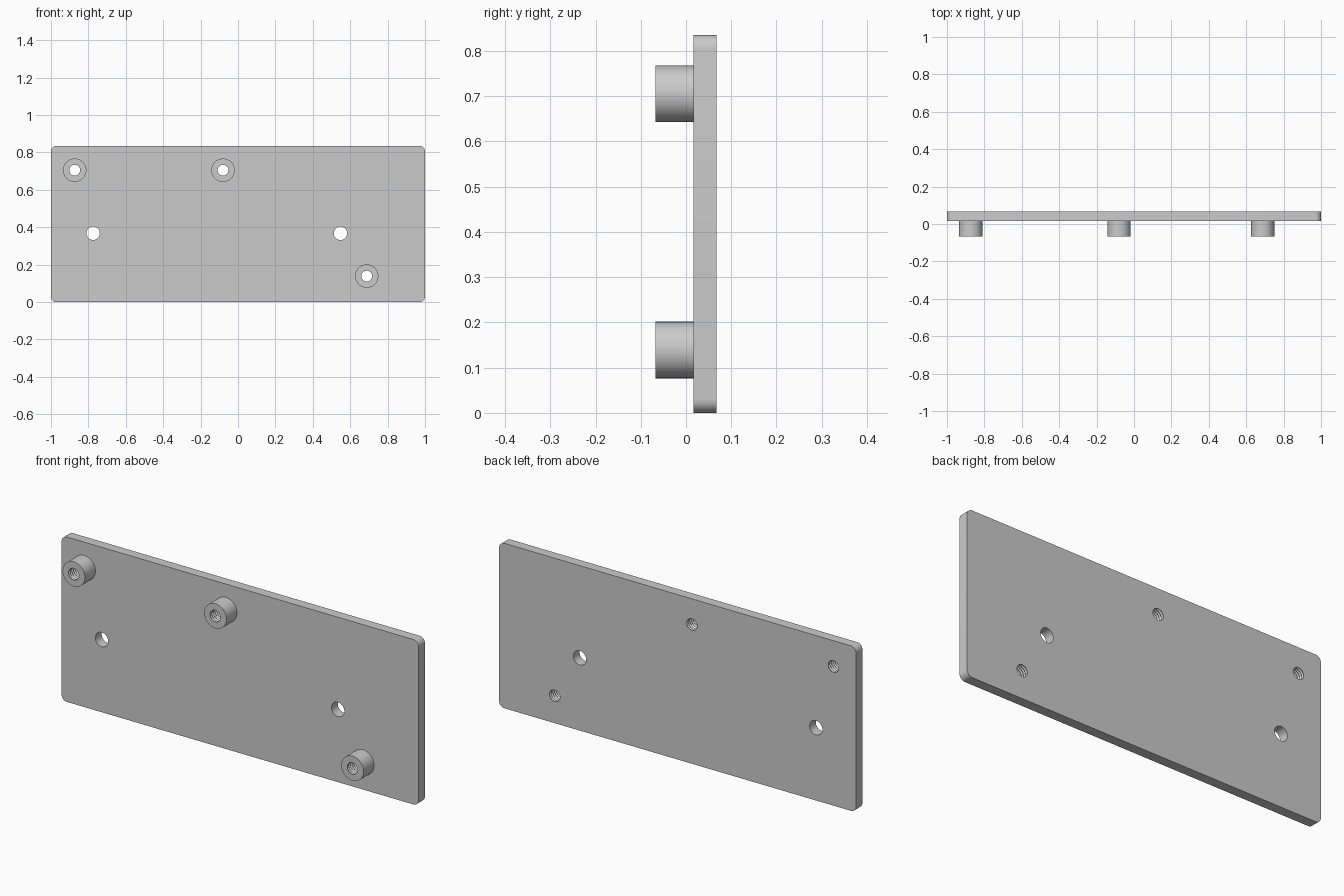
import bpy
import bmesh
from math import cos, sin, pi, radians
from mathutils import Matrix

cube = bpy.data.objects.get("Cube")
if cube:
    bpy.data.objects.remove(cube, do_unlink=True)

# Dimensions
HEIGHT, CORNER = 0.835, 0.03
FRONT, BACK, TIP = 0.017, 0.067, -0.067
BOSS_R, MINOR_R, MAJOR_R, SCREW_R = 0.0625, 0.029, 0.034, 0.036
THREADS = 10
bosses = {"upper_right": (-0.873, 0.705),
          "upper_middle": (-0.08, 0.705),
          "lower_left": (0.688, 0.139)}
screw_holes = [(-0.775, 0.368), (0.548, 0.368)]

grey = bpy.data.materials.new("plain_grey")
grey.use_nodes = True
colour = (0.6, 0.6, 0.6, 1)
grey.diffuse_color = colour
grey.node_tree.nodes["Principled BSDF"].inputs["Base Color"].default_value = colour


def arc(cx, cy, r, start, sweep, steps):
    return [(cx + r * cos(start + sweep * i / steps),
             cy + r * sin(start + sweep * i / steps)) for i in range(steps + 1)]


def circle(cx, cy, r, n=48):
    return arc(cx, cy, r, 0, 2 * pi, n)[:-1]


def finish(name, bm, angle=30):
    bmesh.ops.remove_doubles(bm, verts=bm.verts, dist=1e-5)
    mesh = bpy.data.meshes.new(name)
    bm.to_mesh(mesh)
    bm.free()
    mesh.materials.clear()
    mesh.materials.append(grey)
    obj = bpy.data.objects.new(name, mesh)
    bpy.context.collection.objects.link(obj)
    bpy.ops.object.select_all(action='DESELECT')
    obj.select_set(True)
    bpy.context.view_layer.objects.active = obj
    bpy.ops.object.shade_smooth_by_angle(angle=radians(angle))
    return obj


# Plate: rounded outline with round holes, filled and extruded
outline = []
for i, (sx, top) in enumerate([(1, 1), (-1, 1), (-1, 0), (1, 0)]):
    cz = HEIGHT - CORNER if top else CORNER
    outline += arc(sx * (1 - CORNER), cz, CORNER, i * pi / 2, pi / 2, 8)
loops = [outline]
loops += [circle(x, z, SCREW_R) for x, z in screw_holes]
loops += [circle(x, z, MAJOR_R) for x, z in bosses.values()]

curve = bpy.data.curves.new("plate_outline", 'CURVE')
curve.dimensions = '2D'
curve.fill_mode = 'BOTH'
curve.extrude = (BACK - FRONT) / 2
for loop in loops:
    spline = curve.splines.new('POLY')
    spline.points.add(len(loop) - 1)
    for point, (x, z) in zip(spline.points, loop):
        point.co = (x, z, 0, 1)
    spline.use_cyclic_u = True
helper = bpy.data.objects.new("plate_outline", curve)
bpy.context.collection.objects.link(helper)
bpy.context.view_layer.update()
bm = bmesh.new()
bm.from_mesh(helper.to_mesh())
helper.to_mesh_clear()
bpy.data.objects.remove(helper, do_unlink=True)
bmesh.ops.remove_doubles(bm, verts=bm.verts, dist=1e-5)
bmesh.ops.transform(bm, verts=bm.verts, matrix=Matrix.Translation(
    (0, (FRONT + BACK) / 2, 0)) @ Matrix.Rotation(pi / 2, 4, 'X'))
bmesh.ops.recalc_face_normals(bm, faces=bm.faces)
finish("mounting_plate", bm)

# Standoffs: turned sleeve with a threaded bore running through the plate
profile = [(BOSS_R, FRONT), (BOSS_R, TIP)]
for i in range(2 * THREADS + 1):
    r = MAJOR_R if i % 2 else MINOR_R
    profile.append((r, TIP + (BACK - TIP) * i / (2 * THREADS)))
profile.append((MAJOR_R, BACK))

for name, (x, z) in bosses.items():
    bm = bmesh.new()
    rings = [[bm.verts.new((x + px, y, z + pz)) for px, pz in circle(0, 0, r)]
             for r, y in profile]
    for a, b in zip(rings, rings[1:]):
        for k in range(len(a)):
            j = (k + 1) % len(a)
            bm.faces.new((a[k], b[k], b[j], a[j]))
    # Make the outer wall face away from the axis
    bm.normal_update()
    wall = next(iter(bm.faces[:1]))
    centre = wall.calc_center_median()
    if wall.normal.x * (centre.x - x) + wall.normal.z * (centre.z - z) < 0:
        bmesh.ops.reverse_faces(bm, faces=bm.faces)
    finish(name + "_standoff", bm)
